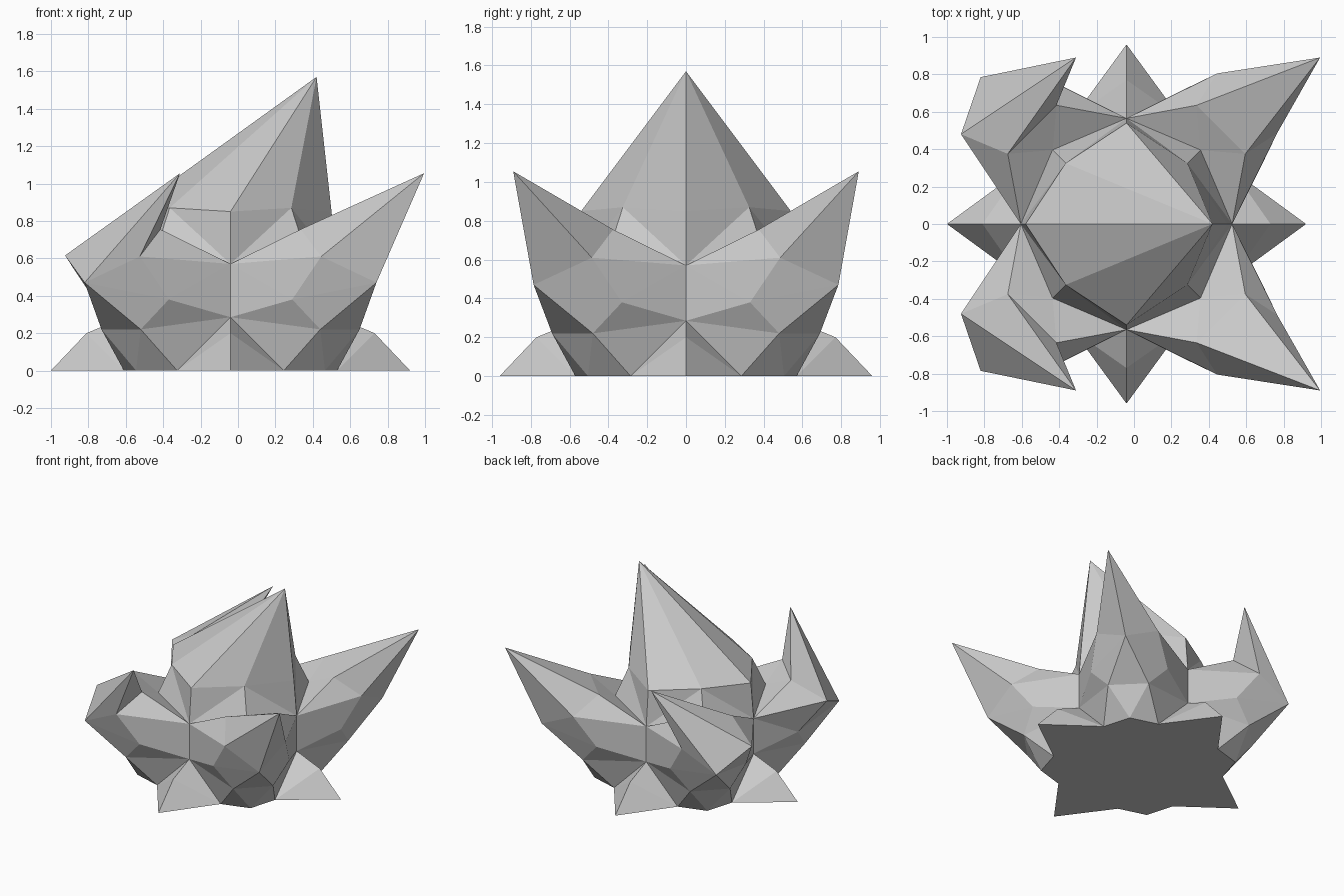
import bpy, bmesh, math

if "Cube" in bpy.data.objects:
    bpy.data.objects.remove(bpy.data.objects["Cube"])

CX = -0.04  # centre of the flower in x


def make(name, pts, faces):
    bm = bmesh.new()
    vs = {k: bm.verts.new((p[0] + CX, p[1], p[2])) for k, p in pts.items()}
    for f in faces:
        bm.faces.new([vs[k] for k in f])
    bmesh.ops.recalc_face_normals(bm, faces=bm.faces)
    me = bpy.data.meshes.new(name)
    bm.to_mesh(me)
    bm.free()
    ob = bpy.data.objects.new(name, me)
    bpy.context.collection.objects.link(ob)


# Corner petals: half of the outline is given, the other half swaps x and y
half = {
    "J": (0, .565, .285), "K": (0, .565, .57), "L": (.33, .73, .38),
    "O": (.485, .805, .61), "M": (.375, .635, .755),
    "E": (.48, .69, .22), "B": (.285, .57, 0),
}
half_faces = ["K J L", "K L O", "K O M", "M O T", "O D T", "L D O",
              "J E L", "L E D", "J B E", "B C E", "K M P"]
centre_faces = [("M1", "T", "M2"), ("M1", "M2", "P"), ("E1", "D", "E2"), ("E1", "E2", "C")]


def tag(face, n):
    return [k if k in "TDCP" else k + n for k in face.split()]


petal_faces = [tag(f, n) for f in half_faces for n in "12"] + centre_faces
for sx in (1, -1):
    pts = {k + "1": p for k, p in half.items()}
    pts.update({k + "2": (p[1], p[0], p[2]) for k, p in half.items()})
    pts.update({"D": (.78, .785, .47), "C": (.505, .505, 0), "P": (.395, .395, .65)})
    pts["T"] = (1.035 if sx > 0 else .27, .89, 1.055)  # tips lean to +x
    if sx < 0:
        pts["O2"] = (.885, .48, .615)
    for sy in (1, -1):
        make("corner_petal", {k: (p[0] * sx, p[1] * sy, p[2]) for k, p in pts.items()}, petal_faces)

# Small leaves lying around the base
leaf = {"T": (.96, 0, 0), "R": (.77, 0, .2), "J": (.565, 0, .285),
        "a": (.57, .285, 0), "b": (.57, -.285, 0)}
for i in range(4):
    c, s = round(math.cos(i * math.pi / 2)), round(math.sin(i * math.pi / 2))
    make("base_leaf", {k: (c * p[0] - s * p[1], s * p[0] + c * p[1], p[2]) for k, p in leaf.items()},
         ["TRa", "RJa", "TbR", "RbJ"])

# Flat star-shaped underside
under = {}
for i in range(4):
    c, s = round(math.cos(i * math.pi / 2)), round(math.sin(i * math.pi / 2))
    for j, (x, y) in enumerate([(.96, 0), (.57, .285), (.505, .505), (.285, .57)]):
        under[i * 4 + j] = (c * x - s * y, s * x + c * y, 0)
make("underside", under, [list(range(16))])

# Central bud: two eight-sided rings and a leaning tip
bud = {"tip": (.46, 0, 1.57)}
for i in range(8):
    a = i * math.pi / 4
    for ring, (r, z) in enumerate([(.56, .65), (.46, .87)] if i % 2 else [(.565, .57), (.54, .85)]):
        bud[ring, i] = (r * math.cos(a), r * math.sin(a), z)
bud_faces = []
for i in range(8):
    j = (i + 1) % 8
    e, d = (i, j) if i % 2 == 0 else (j, i)  # axis and diagonal corner
    bud_faces += [[(0, e), (0, d), (1, d)], [(0, e), (1, d), (1, e)], ["tip", (1, i), (1, j)]]
make("centre_bud", bud, bud_faces)
